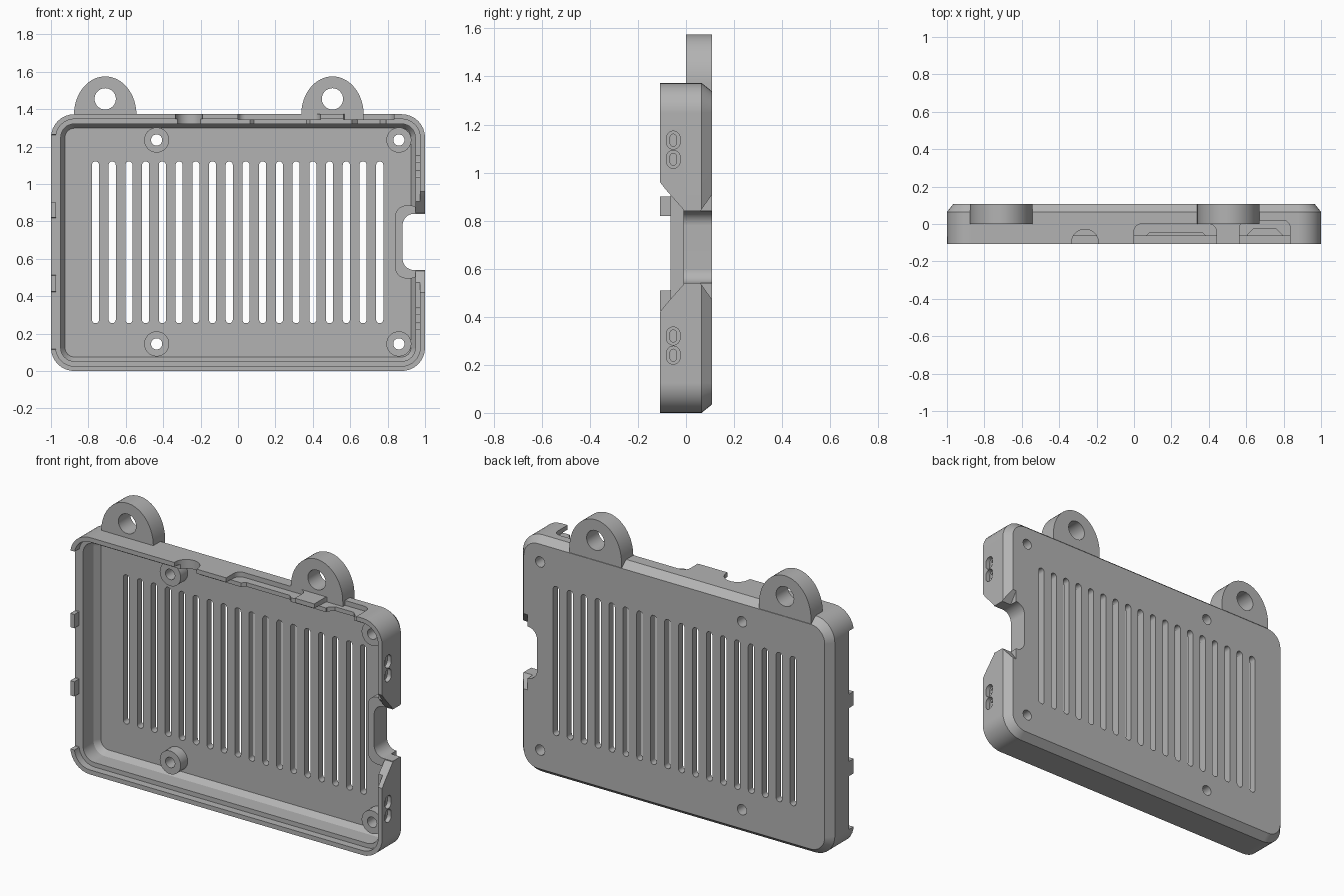
import bpy, bmesh
from math import pi, sin, cos, radians

if "Cube" in bpy.data.objects:
    bpy.data.objects.remove(bpy.data.objects["Cube"], do_unlink=True)

grey = bpy.data.materials.new("plain grey")
grey.use_nodes = True
colour = (0.45, 0.45, 0.45, 1)
grey.diffuse_color = colour
grey.node_tree.nodes["Principled BSDF"].inputs["Base Color"].default_value = colour

FRONT, BACK, HEIGHT = -0.108, 0.108, 1.373


def loft(bm, rings):
    """Skin a closed solid through rings of equal length."""
    rows = [[bm.verts.new(p) for p in ring] for ring in rings]
    n = len(rows[0])
    for a, b in zip(rows, rows[1:]):
        for i in range(n):
            bm.faces.new((a[i], a[(i + 1) % n], b[(i + 1) % n], b[i]))
    bm.faces.new(rows[0])
    bm.faces.new(rows[-1][::-1])


def place(u, v, w, axis):
    return {"x": (w, u, v), "y": (u, w, v), "z": (u, v, w)}[axis]


def prism(bm, outline, axis, lo, hi):
    loft(bm, [[place(u, v, w, axis) for u, v in outline] for w in (lo, hi)])


def rounded(u0, u1, v0, v1, r, seg=8):
    """Rounded rectangle outline."""
    pts = []
    corners = ((u1 - r, v1 - r), (u0 + r, v1 - r), (u0 + r, v0 + r), (u1 - r, v0 + r))
    for k, (cu, cv) in enumerate(corners):
        for i in range(seg + 1):
            a = pi / 2 * (k + i / seg)
            pts.append((cu + r * cos(a), cv + r * sin(a)))
    return pts


def oval(cu, cv, ru, rv=None, n=32):
    rv = rv or ru
    return [(cu + ru * cos(2 * pi * i / n), cv + rv * sin(2 * pi * i / n)) for i in range(n)]


def stadium(cu, cv, w, h):
    return rounded(cu - w / 2, cu + w / 2, cv - h / 2, cv + h / 2, w / 2 - 0.0005, 6)


def make(name, bm):
    bmesh.ops.recalc_face_normals(bm, faces=bm.faces)
    mesh = bpy.data.meshes.new(name)
    bm.to_mesh(mesh)
    bm.free()
    obj = bpy.data.objects.new(name, mesh)
    obj.data.materials.append(grey)
    bpy.context.collection.objects.link(obj)
    return obj


def select(obj):
    bpy.ops.object.select_all(action="DESELECT")
    obj.select_set(True)
    bpy.context.view_layer.objects.active = obj


def combine(obj, shapes, operation="DIFFERENCE"):
    """Cut or join prisms, given as (outline, axis, lo, hi)."""
    bm = bmesh.new()
    for shape in shapes:
        prism(bm, *shape)
    tool = make("cutter", bm)
    tool.hide_render = True
    mod = obj.modifiers.new("combine", "BOOLEAN")
    mod.operation, mod.solver, mod.object = operation, "EXACT", tool
    select(obj)
    bpy.ops.object.modifier_apply(modifier=mod.name)
    bpy.data.objects.remove(tool, do_unlink=True)


def finish(obj):
    select(obj)
    bpy.ops.object.shade_smooth_by_angle(angle=radians(28))
    mod = obj.modifiers.new("flat faces stay flat", "WEIGHTED_NORMAL")
    mod.keep_sharp = True


# Tray: chamfered back, outer wall, stepped lip and hollow inside
profile = [(0.035, BACK), (0, 0.065), (0, FRONT), (0.026, FRONT), (0.026, -0.065),
           (0.052, -0.065), (0.052, 0.03), (0.075, 0.065)]
bm = bmesh.new()
loft(bm, [[(x, y, z) for x, z in rounded(-1 + d, 1 - d, d, HEIGHT - d, max(0.125 - d, 0.05))]
          for d, y in profile])
tray = make("tray", bm)

# Raised lining around the side notch
combine(tray, [(rounded(0.84, 0.98, 0.495, 0.885, 0.06), "y", -0.01, 0.08)], "UNION")

# Screw bosses
screws = [(x, z) for x in (-0.435, 0.86) for z in (0.145, 1.235)]
combine(tray, [(oval(x, z, 0.067), "y", 0.0, 0.08) for x, z in screws], "UNION")

# Screw holes and vent slots
holes = [(oval(x, z, 0.03, n=24), "y", -0.2, 0.2) for x, z in screws]
holes += [(stadium(-0.762 + 0.0894 * i, 0.688, 0.038, 0.865), "y", -0.2, 0.2) for i in range(18)]
combine(tray, holes)

# Side notch, with its flared wall at the front and bevel at the back
combine(tray, [(rounded(0.88, 1.3, 0.54, 0.84, 0.06), "y", -0.2, 0.2)])
middle = 0.69


def mirrored(half):
    return half + [(y, 2 * middle - z) for y, z in reversed(half)]


combine(tray, [(mirrored([(-0.2, 1.0), (FRONT, 0.96), (-0.085, 0.93), (-0.01, 0.845)]), "x", 0.9, 1.1),
               (mirrored([(0.06, 0.84), (0.12, 0.925)]), "x", 0.94, 1.1)])

# Strap slots in the same side: shallow recess, then a narrow opening
slot_heights = (0.24, 0.32, 1.055, 1.135)
combine(tray, [(stadium(-0.053, z, 0.056, 0.075), "x", 0.975, 1.1) for z in slot_heights])
combine(tray, [(stadium(-0.053, z, 0.026, 0.05), "x", 0.92, 1.1) for z in slot_heights])

# Lowered lip on the other side, leaving two tabs
combine(tray, [(rounded(-0.3, -0.065, z0, z1, 0.002, 1), "x", -1.1, -0.94)
               for z0, z1 in ((0.115, 0.425), (0.51, 0.82), (0.9, 1.265))])

# Top edge connectors: round opening and two recessed ports
combine(tray, [(oval(-0.262, -0.1, 0.072), "z", 1.2, 1.5),
               (rounded(0.0, 0.44, -0.3, 0.0, 0.04), "z", 1.345, 1.5),
               (rounded(0.565, 0.835, -0.3, 0.02, 0.04), "z", 1.345, 1.5)])


def port(x0, x1, y, bevel):
    return [(x0, -0.3), (x0, y - bevel), (x0 + bevel, y), (x1 - bevel, y), (x1, y - bevel), (x1, -0.3)]


combine(tray, [(port(0.05, 0.40, -0.045, 0.035), "z", 1.2, 1.5),
               (port(0.61, 0.79, -0.025, 0.03), "z", 1.2, 1.5)])
finish(tray)

# Hanging ears
for name, x in (("right_hanging_ear", -0.71), ("left_hanging_ear", 0.505)):
    arch = [(x + 0.167 * cos(pi * i / 32), 1.37 + 0.205 * sin(pi * i / 32)) for i in range(33)]
    arch += [(x - 0.167, 1.34), (x + 0.167, 1.34)]
    bm = bmesh.new()
    prism(bm, arch, "y", 0.0, BACK)
    ear = make(name, bm)
    combine(ear, [(oval(x, 1.455, 0.057), "y", -0.2, 0.2)])
    finish(ear)
